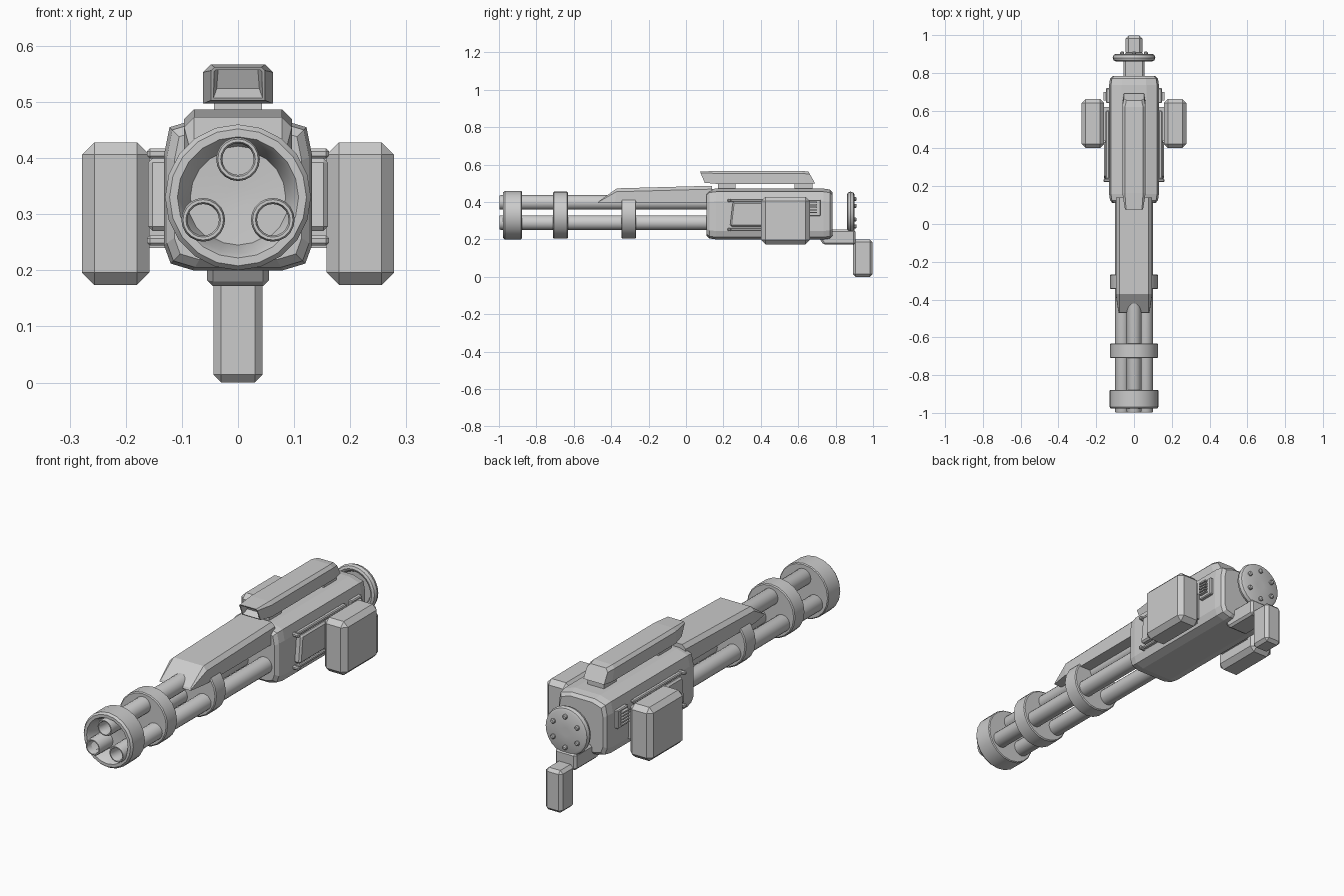
import bpy, bmesh
from math import sin, cos, pi, radians
from mathutils import Vector

old = bpy.data.objects.get("Cube")
if old:
    bpy.data.objects.remove(old)

grey = bpy.data.materials.new("gunmetal grey")
grey.use_nodes = True
colour = (0.6, 0.6, 0.6, 1)
grey.diffuse_color = colour
grey.node_tree.nodes["Principled BSDF"].inputs["Base Color"].default_value = colour

AXIS_Z = 0.33


def finish(name, bm, bevel=0, segments=1):
    bmesh.ops.recalc_face_normals(bm, faces=bm.faces)
    mesh = bpy.data.meshes.new(name)
    bm.to_mesh(mesh)
    bm.free()
    mesh.materials.append(grey)
    ob = bpy.data.objects.new(name, mesh)
    bpy.context.collection.objects.link(ob)
    if bevel:
        mod = ob.modifiers.new("edge bevel", 'BEVEL')
        mod.width, mod.segments = bevel, segments
        mod.limit_method, mod.angle_limit = 'ANGLE', radians(25)
    return ob


def smooth(ob):
    bpy.ops.object.select_all(action='DESELECT')
    ob.select_set(True)
    bpy.context.view_layer.objects.active = ob
    bpy.ops.object.shade_smooth_by_angle(angle=radians(35))


def loft(name, rings, bevel=0, opening=None):
    """Skin equal-length rings of points; opening = (rim, depth) sinks the first cap."""
    bm = bmesh.new()
    rows = [[bm.verts.new(p) for p in ring] for ring in rings]
    n = len(rows[0])
    for a, b in zip(rows, rows[1:]):
        for i in range(n):
            j = (i + 1) % n
            bm.faces.new((a[i], a[j], b[j], b[i]))
    first = bm.faces.new(rows[0])
    bm.faces.new(rows[-1])
    if opening:
        bmesh.ops.recalc_face_normals(bm, faces=bm.faces)
        bmesh.ops.inset_individual(bm, faces=[first], thickness=opening[0])
        bmesh.ops.inset_individual(bm, faces=[first], thickness=0.008, depth=-opening[1])
    return finish(name, bm, bevel)


def lathe(name, profile, sides, x=0, z=AXIS_Z):
    """Turn (radius, y) points around an axis along y."""
    rings = [[(x + r * sin(2 * pi * i / sides), y, z + r * cos(2 * pi * i / sides))
              for i in range(sides)] for r, y in profile]
    ob = loft(name, rings)
    smooth(ob)
    return ob


def box(name, low, high, bevel=0, segments=1):
    bm = bmesh.new()
    bmesh.ops.create_cube(bm, size=1)
    low, high = Vector(low), Vector(high)
    for v in bm.verts:
        v.co = (low + high) / 2 + v.co * (high - low)
    return finish(name, bm, bevel, segments)


def side_box(name, s, x0, x1, y, z, bevel=0):
    return box(name, (min(s * x0, s * x1), y[0], z[0]), (max(s * x0, s * x1), y[1], z[1]), bevel)


def section(y_low, y_top, w, z_low, z_top, c):
    """Rectangle with chamfered top corners, leaning between two y values."""
    y_c = y_top + (y_low - y_top) * c / (z_top - z_low)
    return [(-w, y_low, z_low), (w, y_low, z_low), (w, y_c, z_top - c),
            (w - c, y_top, z_top), (c - w, y_top, z_top), (-w, y_c, z_top - c)]


def prism(name, profile, w, bevel=0):
    """Extrude a (y, z) outline across x."""
    return loft(name, [[(x, y, z) for y, z in profile] for x in (-w, w)], bevel)


# Barrels
barrel = [(0.028, -0.93), (0.028, -0.99), (0.031, -0.998), (0.036, -0.998),
          (0.039, -0.99), (0.039, 0.14)]
for name, x, z in (("top_barrel", 0, 0.398), ("left_barrel", 0.062, 0.29),
                   ("right_barrel", -0.062, 0.29)):
    lathe(name, barrel, 20, x, z)

# Muzzle ring with a dished front, and the two barrel clamps
lathe("muzzle_ring", [(0.02, -0.9), (0.085, -0.905), (0.1, -0.965), (0.108, -0.978),
                      (0.122, -0.978), (0.13, -0.968), (0.13, -0.882), (0.126, -0.878)], 20)
for name, y in (("front_clamp", -0.71), ("rear_clamp", -0.345)):
    lathe(name, [(0.121, y), (0.126, y + 0.004), (0.126, y + 0.074), (0.121, y + 0.078)], 20)

# Barrel cover
loft("barrel_cover", [section(-0.47, -0.465, 0.082, 0.395, 0.405, 0.004),
                      section(-0.38, -0.37, 0.096, 0.395, 0.473, 0.018),
                      section(0.14, 0.14, 0.096, 0.395, 0.487, 0.018)])

# Main housing
half = [(0.08, 0.2), (0.12, 0.212), (0.132, 0.245), (0.132, 0.405), (0.122, 0.455), (0.065, 0.472)]
outline = half + [(-x, z) for x, z in reversed(half)]
loft("housing", [[(x * k, y, 0.335 + (z - 0.335) * k) for x, z in outline]
                 for y, k in ((0.11, 0.86), (0.125, 0.96), (0.16, 1),
                              (0.735, 1), (0.77, 0.96), (0.783, 0.86))])

# Top carry rail with an open front, on two feet
loft("top_rail", [section(0.1, 0.075, 0.048, 0.503, 0.562, 0.006),
                  section(0.165, 0.165, 0.062, 0.497, 0.567, 0.014),
                  section(0.64, 0.62, 0.062, 0.497, 0.567, 0.014),
                  section(0.69, 0.655, 0.054, 0.5, 0.562, 0.014)], opening=(0.006, 0.03))
for name, y in (("front_rail_foot", 0.17), ("rear_rail_foot", 0.58)):
    box(name, (-0.043, y, 0.46), (0.043, y + 0.095, 0.505))

# Side equipment, both sides
for side, s in (("left", 1), ("right", -1)):
    side_box(side + "_ammo_box", s, 0.158, 0.278, (0.402, 0.662), (0.174, 0.428), 0.022)
    side_box(side + "_box_mount", s, 0.12, 0.17, (0.44, 0.62), (0.24, 0.37))
    panel = [(0.235, 0.27), (0.44, 0.27), (0.44, 0.4), (0.25, 0.4)]
    loft(side + "_panel", [[(s * x, y, z) for y, z in panel] for x in (0.12, 0.16)], 0.008)
    for label, z in (("upper", 0.408), ("lower", 0.253)):
        side_box(f"{side}_{label}_rod", s, 0.13, 0.15, (0.24, 0.6), (z - 0.008, z + 0.008), 0.004)
        side_box(f"{side}_{label}_bolt", s, 0.12, 0.162, (0.222, 0.24), (z - 0.009, z + 0.009), 0.005)
    side_box(side + "_vent_base", s, 0.12, 0.148, (0.64, 0.72), (0.325, 0.412), 0.004)
    for i in range(5):
        z = 0.34 + i * 0.014
        side_box(f"{side}_vent_slat_{i + 1}", s, 0.14, 0.162, (0.655, 0.7), (z, z + 0.007))

# Rear arm and hanging grip
prism("rear_arm", [(0.7, 0.225), (0.735, 0.172), (0.905, 0.172), (0.905, 0.252),
                   (0.74, 0.252)], 0.055, 0.01)
box("grip", (-0.044, 0.893, 0.0), (0.044, 0.997, 0.2), 0.014)

# Rear disc with a cupped front and six bolts
DISC_Z = 0.343
lathe("rear_disc", [(0.02, 0.88), (0.078, 0.88), (0.086, 0.866), (0.097, 0.861), (0.108, 0.866),
                    (0.113, 0.88), (0.108, 0.895), (0.098, 0.9), (0.02, 0.9)], 24, 0, DISC_Z)
for i in range(6):
    a = pi * (i + 0.5) / 3
    lathe(f"disc_bolt_{i + 1}", [(0.011, 0.89), (0.011, 0.908), (0.007, 0.912)], 10,
          0.073 * cos(a), DISC_Z + 0.073 * sin(a))
